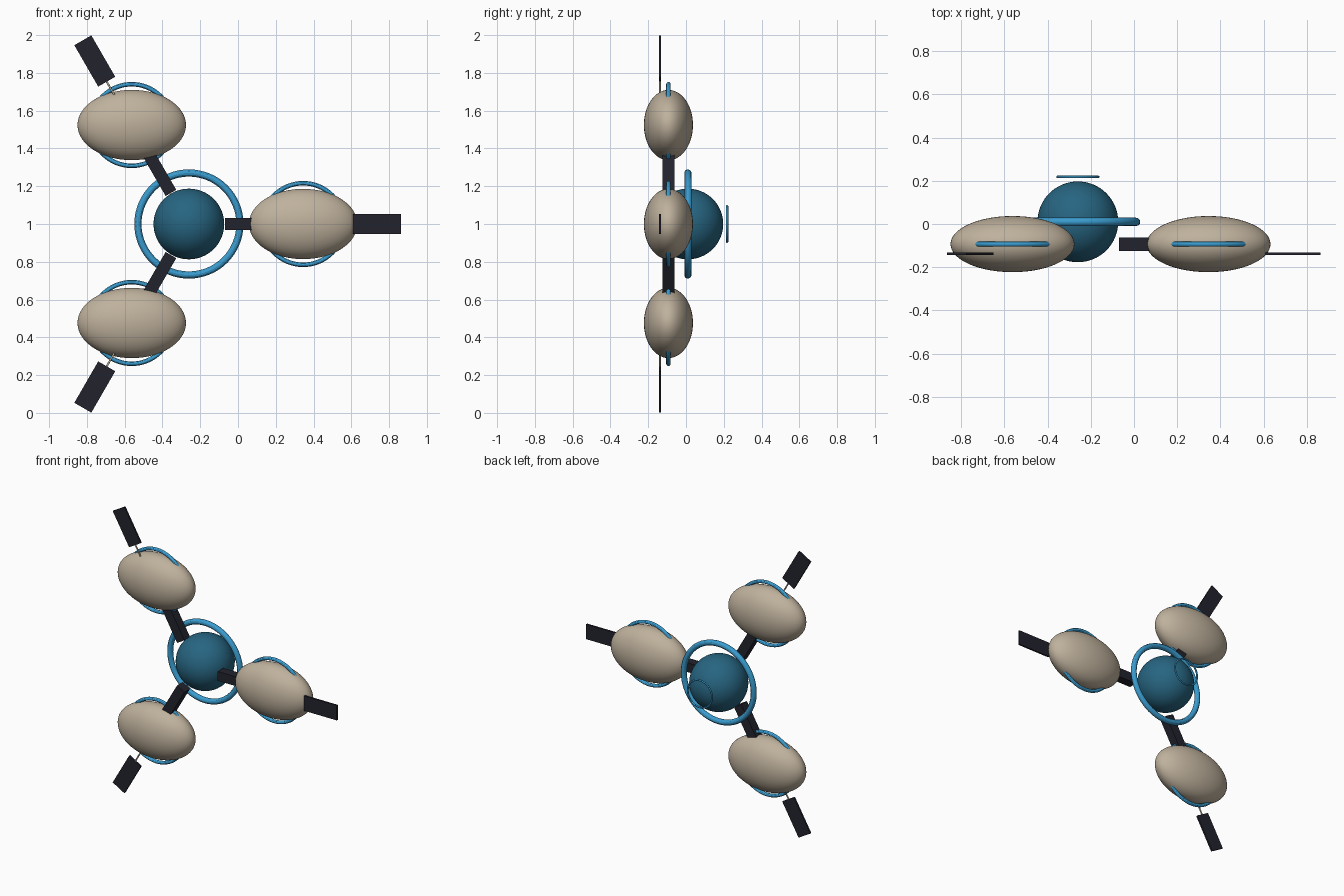
import bpy
from math import cos, sin, radians, pi

cube = bpy.data.objects.get("Cube")
if cube:
    bpy.data.objects.remove(cube, do_unlink=True)


def material(name, r, g, b):
    m = bpy.data.materials.new(name)
    m.use_nodes = True
    m.diffuse_color = (r, g, b, 1)
    bsdf = next(n for n in m.node_tree.nodes if n.type == "BSDF_PRINCIPLED")
    bsdf.inputs["Base Color"].default_value = (r, g, b, 1)
    return m


beige = material("warm beige", 0.52, 0.44, 0.335)
teal = material("deep teal", 0.02, 0.13, 0.22)
blue = material("bright blue", 0.042, 0.33, 0.62)
dark = material("dark navy", 0.016, 0.016, 0.027)

CENTRE_X, CENTRE_Z = -0.26, 1.0   # hub position in the front plane
POD_Y, PANEL_Y = -0.093, -0.138


def finish(name, mat, smooth=True):
    ob = bpy.context.object
    ob.name = ob.data.name = name
    ob.data.materials.append(mat)
    if smooth:
        bpy.ops.object.shade_smooth_by_angle()
    return ob


def ellipsoid(name, loc, semi, mat):
    bpy.ops.mesh.primitive_uv_sphere_add(segments=64, ring_count=32, radius=1, location=loc)
    bpy.context.object.scale = semi
    bpy.ops.object.transform_apply(location=False, rotation=False, scale=True)
    finish(name, mat)


def ring(name, loc, major, minor, mat):
    bpy.ops.mesh.primitive_torus_add(location=loc, rotation=(pi / 2, 0, 0),
                                     major_radius=major, minor_radius=minor,
                                     major_segments=64, minor_segments=12)
    finish(name, mat)


def radial(angle, dist, y):
    """Point at a distance from the hub along a spoke."""
    return (CENTRE_X + dist * cos(angle), y, CENTRE_Z + dist * sin(angle))


def spoke_box(name, angle, start, end, y, depth, width, mat):
    bpy.ops.mesh.primitive_cube_add(size=1, location=radial(angle, (start + end) / 2, y),
                                    rotation=(0, -angle, 0))
    bpy.context.object.scale = (end - start, depth, width)
    bpy.ops.object.transform_apply(location=False, rotation=False, scale=True)
    finish(name, mat, smooth=False)


# Hub: core sphere, large ring around it, small thin ring behind it
ellipsoid("core", (CENTRE_X, 0.01, CENTRE_Z), (0.187,) * 3, teal)
ring("core_ring", (CENTRE_X, 0.01, CENTRE_Z), 0.27, 0.019, blue)
ring("rear_ring", (CENTRE_X, 0.218, CENTRE_Z), 0.094, 0.006, blue)

# Three spokes, each with an arm, pod, pod ring, rod and panel
for label, degrees in (("left", 0), ("upper", 120), ("lower", 240)):
    a = radians(degrees)
    pod = radial(a, 0.605, POD_Y)
    spoke_box(label + "_arm", a, 0.19, 0.45, POD_Y, 0.062, 0.065, dark)
    ellipsoid(label + "_pod", pod, (0.287, 0.13, 0.186), beige)
    ring(label + "_pod_ring", pod, 0.216, 0.012, blue)
    bpy.ops.mesh.primitive_cylinder_add(vertices=12, radius=0.005, depth=0.24,
                                        location=radial(a, 0.77, PANEL_Y),
                                        rotation=(0, pi / 2 - a, 0))
    finish(label + "_rod", beige)
    spoke_box(label + "_panel", a, 0.87, 1.123, PANEL_Y, 0.012, 0.104, dark)
